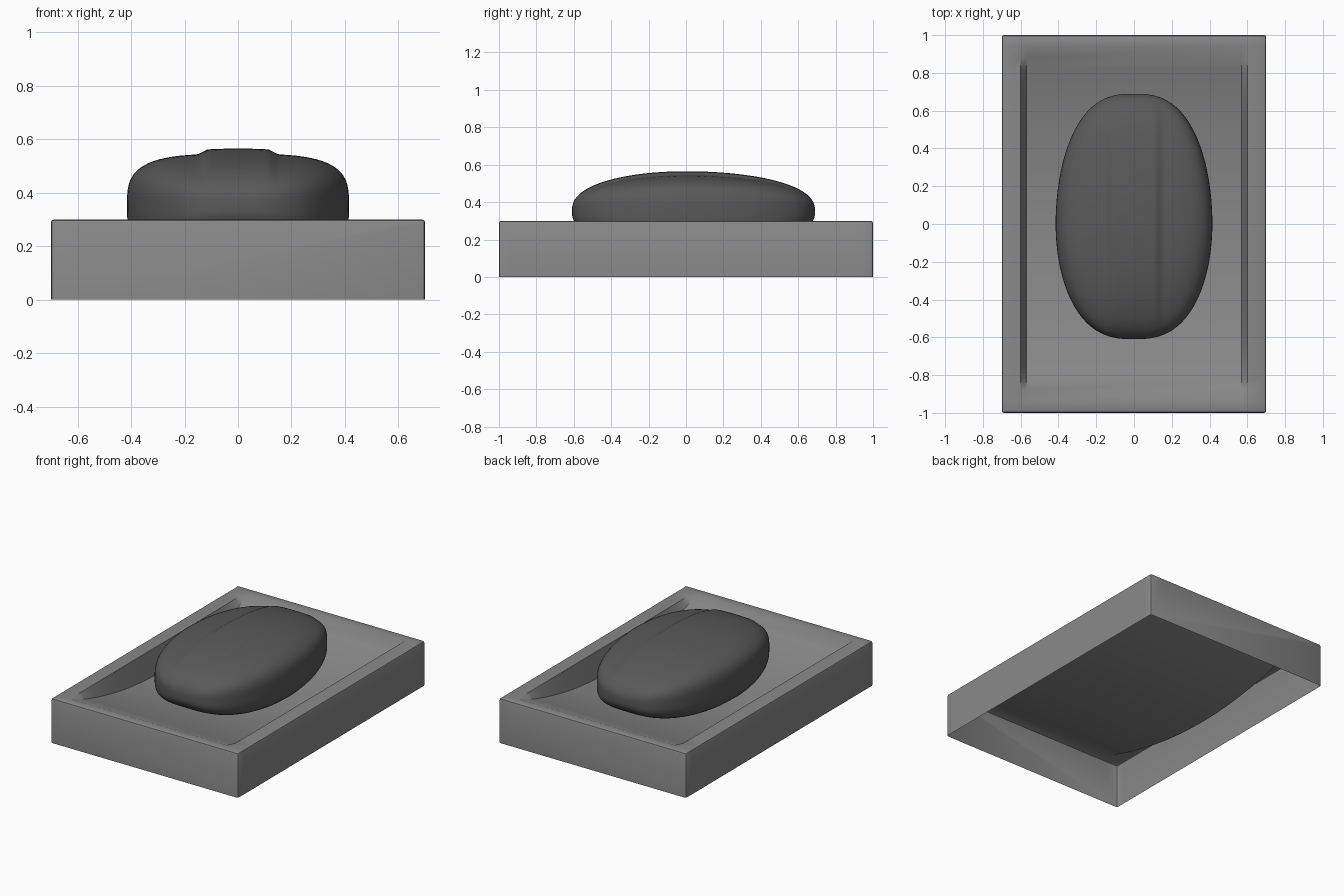
import bpy, bmesh
from math import sin, cos, pi

cube = bpy.data.objects.get("Cube")
if cube:
    bpy.data.objects.remove(cube)


def material(name, grey):
    mat = bpy.data.materials.new(name)
    mat.use_nodes = True
    colour = (grey, grey, grey, 1)
    mat.diffuse_color = colour
    mat.node_tree.nodes["Principled BSDF"].inputs["Base Color"].default_value = colour
    return mat


def finish(bm, name, mat, angle):
    mesh = bpy.data.meshes.new(name)
    bm.to_mesh(mesh)
    bm.free()
    obj = bpy.data.objects.new(name, mesh)
    bpy.context.collection.objects.link(obj)
    mesh.materials.append(mat)
    bpy.ops.object.select_all(action='DESELECT')
    obj.select_set(True)
    bpy.context.view_layer.objects.active = obj
    bpy.ops.object.shade_smooth_by_angle(angle=angle)
    return obj


# Dish: one cross-section swept front to back, with a scooped floor, open below
W, L, H = 0.7, 1.0, 0.3
SCOOP_L, SCOOP_D, STEPS = 0.94, 0.165, 32


def dish_section(y):
    floor = H - SCOOP_D * max(0, 1 - (y / SCOOP_L) ** 2)
    half = [(W, 0), (W, H), (0.6, H), (0.57, floor)]
    return [(-x, y, z) for x, z in half] + [(x, y, z) for x, z in reversed(half)]


stations = [-L] + [SCOOP_L * (2 * i / STEPS - 1) for i in range(STEPS + 1)] + [L]
bm = bmesh.new()
rows = [[bm.verts.new(p) for p in dish_section(y)] for y in stations]
for a, b in zip(rows, rows[1:]):
    for i in range(len(a) - 1):
        bm.faces.new((a[i], a[i + 1], b[i + 1], b[i]))
bm.faces.new(rows[0][::-1])
bm.faces.new(rows[-1])


# Soften the outer top border and the upright corners
def is_outer(edge):
    if len(edge.link_faces) != 2:
        return False
    return edge.calc_face_angle(0) > 1.4 and all(
        abs(v.co.x) > W - 0.01 or abs(v.co.y) > L - 0.01 for v in edge.verts)


bm.normal_update()
bmesh.ops.bevel(bm, geom=[e for e in bm.edges if is_outer(e)], offset=0.012,
                segments=2, profile=0.5, affect='EDGES')
finish(bm, "soap_dish", material("medium grey", 0.25), 0.6)

# Soap: rounded-box sections lofted lengthwise, with a shallow raised band on top
RINGS, SIDES, POWER = 56, 128, 3.4
bm = bmesh.new()
loops = []
for j in range(1, RINGS):
    t = pi * (j / RINGS - 0.5)
    y = sin(t) * (0.69 if t > 0 else 0.61)
    half_w = 0.415 * cos(t) ** 0.76
    half_h = 0.195 * cos(t) ** 0.8
    loop = []
    for i in range(SIDES):
        c, s = cos(2 * pi * i / SIDES), sin(2 * pi * i / SIDES)
        r = (abs(c / half_w) ** POWER + abs(s / half_h) ** POWER) ** (-1 / POWER)
        x, z = r * c, r * s
        if s > 0:
            band = min(1, max(0, (0.15 - abs(x)) / 0.035))
            crown = 0.016 + 0.004 * (1 - (x / 0.15) ** 2)
            z += crown * band * min(1, z / half_h) * cos(t)
        loop.append(bm.verts.new((x, y, 0.35 + z)))
    loops.append(loop)
for a, b in zip(loops, loops[1:]):
    for i in range(SIDES):
        k = (i + 1) % SIDES
        bm.faces.new((a[i], a[k], b[k], b[i]))
bm.faces.new(loops[0])
bm.faces.new(loops[-1])
bmesh.ops.recalc_face_normals(bm, faces=bm.faces)
finish(bm, "soap_bar", material("dark grey", 0.1), 1.0)
